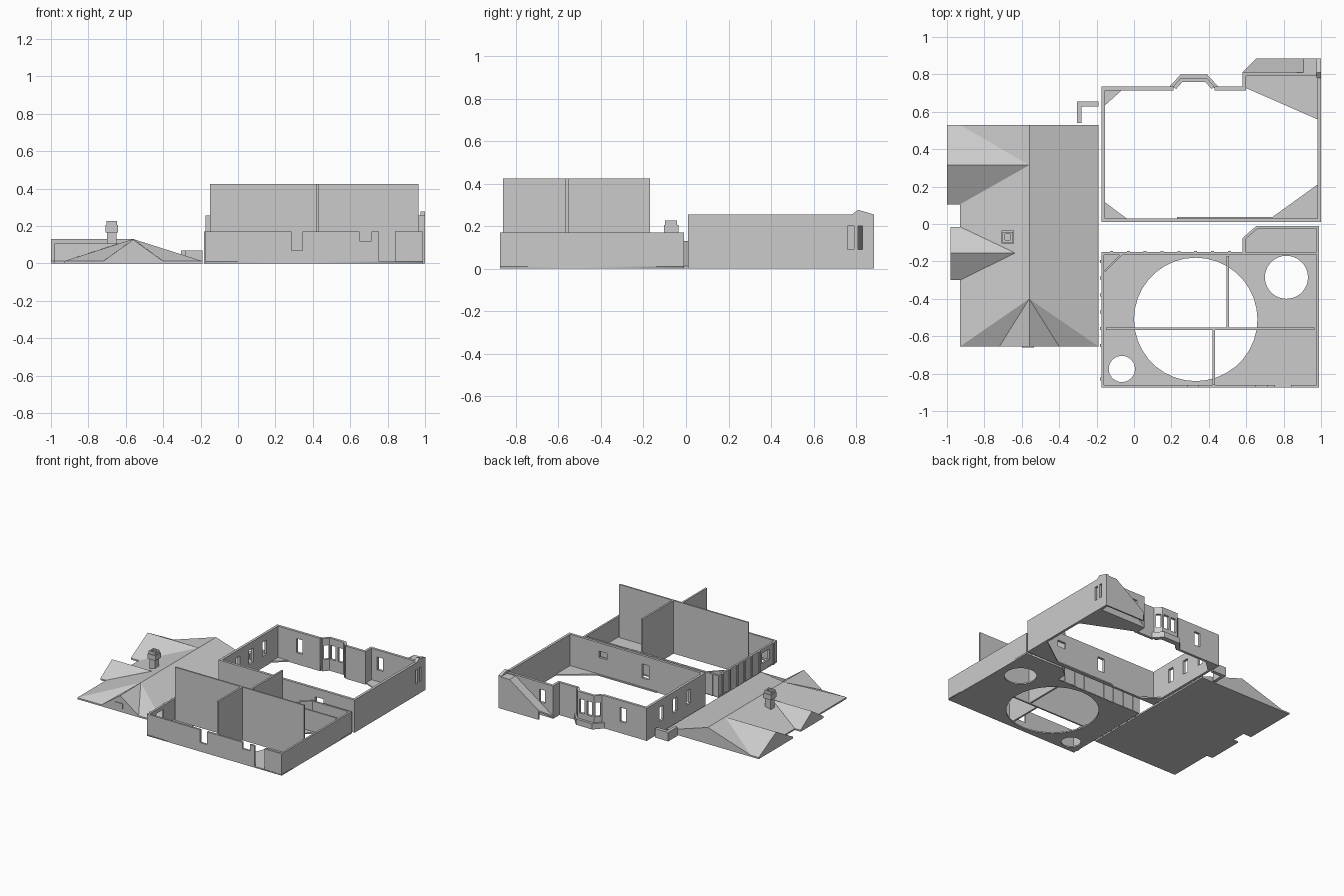
import bpy
import bmesh
import math
from mathutils import Vector

default_cube = bpy.data.objects.get("Cube")
if default_cube:
    bpy.data.objects.remove(default_cube, do_unlink=True)

# One plain grey for the whole model
grey = bpy.data.materials.new("plain_grey")
grey.use_nodes = True
grey.diffuse_color = (0.6, 0.6, 0.6, 1)
grey.node_tree.nodes["Principled BSDF"].inputs["Base Color"].default_value = grey.diffuse_color


def finish(name, bm):
    bmesh.ops.recalc_face_normals(bm, faces=bm.faces[:])
    mesh = bpy.data.meshes.new(name)
    bm.to_mesh(mesh)
    bm.free()
    mesh.materials.append(grey)
    obj = bpy.data.objects.new(name, mesh)
    bpy.context.collection.objects.link(obj)
    return obj


def extrude(bm, offset):
    result = bmesh.ops.extrude_face_region(bm, geom=bm.faces[:])
    moved = [v for v in result["geom"] if isinstance(v, bmesh.types.BMVert)]
    bmesh.ops.translate(bm, verts=moved, vec=Vector(offset))


def prism(name, points, offset):
    """Flat polygon pushed along an offset."""
    bm = bmesh.new()
    bm.faces.new([bm.verts.new(p) for p in points])
    extrude(bm, offset)
    return finish(name, bm)


def slab(name, outline, z0, z1):
    return prism(name, [(x, y, z0) for x, y in outline], (0, 0, z1 - z0))


def box(name, x0, x1, y0, y1, z0, z1):
    return slab(name, [(x0, y0), (x1, y0), (x1, y1), (x0, y1)], z0, z1)


def solid(name, points):
    """Convex solid from roof points, dropped to the ground."""
    bm = bmesh.new()
    for x, y, z in points:
        bm.verts.new((x, y, z))
        bm.verts.new((x, y, 0))
    result = bmesh.ops.convex_hull(bm, input=bm.verts[:])
    loose = {g for g in result["geom_interior"] if isinstance(g, bmesh.types.BMVert)}
    bmesh.ops.delete(bm, geom=list(loose), context="VERTS")
    bmesh.ops.dissolve_limit(bm, angle_limit=0.01, verts=bm.verts[:], edges=bm.edges[:])
    return finish(name, bm)


def wall(name, start, end, top, holes=(), thick=0.02, bottom=0):
    """Wall growing to the left of its run; holes are (from, to, low, high)."""
    start, end = Vector(start), Vector(end)
    run = (end - start).normalized()
    along = sorted({0, (end - start).length, *[s for h in holes for s in h[:2]]})
    up = sorted({bottom, top, *[z for h in holes for z in h[2:]]})
    bm = bmesh.new()
    verts = {(s, z): bm.verts.new((*(start + run * s), z)) for s in along for z in up}
    for a, b in zip(along, along[1:]):
        for low, high in zip(up, up[1:]):
            s, z = (a + b) / 2, (low + high) / 2
            if not any(h[0] < s < h[1] and h[2] < z < h[3] for h in holes):
                bm.faces.new([verts[k] for k in ((a, low), (b, low), (b, high), (a, high))])
    loose = [v for v in bm.verts if not v.link_faces]
    bmesh.ops.delete(bm, geom=loose, context="VERTS")
    extrude(bm, (-run.y * thick, run.x * thick, 0))
    return finish(name, bm)


# Roof lying on the ground: hipped body and three cross gables
EAVE, RIDGE, MID = 0.012, 0.13, -0.56
LEFT, RIGHT, FRONT, BACK = -0.93, -0.19, -0.655, 0.53
solid("main_roof", [(MID, BACK, RIDGE), (MID, -0.4, RIDGE), (LEFT, FRONT, EAVE),
                    (RIGHT, FRONT, EAVE), (LEFT, BACK, EAVE), (RIGHT, BACK, EAVE)])
solid("front_gable_roof", [(MID, -0.4, RIDGE), (MID, FRONT, RIDGE - 0.003),
                           (-0.72, FRONT, EAVE), (-0.4, FRONT, EAVE)])
for name, tip, inner, mid, low, high, top in (
        ("large_side_gable", -1, MID, 0.315, 0.105, BACK, RIDGE),
        ("small_side_gable", -0.98, -0.635, -0.155, -0.3, -0.015, 0.107)):
    solid(name, [(tip, mid, top), (inner, mid, top), (tip, low, EAVE),
                 (tip, high, EAVE), (LEFT, low, EAVE), (LEFT, high, EAVE)])
box("gable_window", -0.6, -0.535, FRONT - 0.005, FRONT, 0.03, 0.07)

# Chimney with stepped cap
for name, half, z0, z1 in (("chimney_shaft", 0.025, 0.04, 0.165),
                           ("chimney_cap", 0.034, 0.165, 0.205),
                           ("chimney_crown", 0.028, 0.205, 0.215)):
    box(name, -0.675 - half, -0.675 + half, -0.07 - half, -0.07 + half, z0, z1)
rim = [(-0.703, -0.098), (-0.647, -0.098), (-0.647, -0.042), (-0.703, -0.042)]
for a, b in zip(rim, rim[1:] + rim[:1]):
    wall("chimney_rim", a, b, 0.226, thick=0.012, bottom=0.215)

# Small angled wall beside the roof
slab("angled_garden_wall", [(-0.305, 0.54), (-0.28, 0.54), (-0.28, 0.628), (-0.19, 0.628),
                            (-0.19, 0.655), (-0.305, 0.655)], 0, 0.07)

# Upper storey: ring of walls with windows
H, LOW, HIGH = 0.255, 0.09, 0.2
upper = [
    ("upper_front_wall", (-0.175, 0.01), (1, 0.01),
     [(0.475, 0.535, 0.08, 0.19), (0.835, 0.905, 0.14, 0.19)]),
    ("upper_left_wall", (1, 0.01), (1, 0.885), [(0.75, 0.82, LOW, HIGH)]),
    ("upper_rear_left_wall", (1, 0.81), (0.58, 0.81), [(0.3, 0.35, LOW + 0.01, HIGH)]),
    ("upper_step_wall", (0.58, 0.81), (0.58, 0.715), []),
    ("upper_rear_middle_wall", (0.6, 0.735), (0.43, 0.735), []),
    ("bay_left_wall", (0.43, 0.735), (0.39, 0.78), [(0.012, 0.048, LOW, HIGH)]),
    ("bay_rear_wall", (0.39, 0.78), (0.25, 0.78),
     [(0.015, 0.06, LOW, HIGH), (0.08, 0.125, LOW, HIGH)]),
    ("bay_right_wall", (0.25, 0.78), (0.21, 0.735), [(0.012, 0.048, LOW, HIGH)]),
    ("upper_rear_right_wall", (0.21, 0.735), (-0.175, 0.735), [(0.155, 0.205, LOW, HIGH)]),
    ("upper_right_wall", (-0.175, 0.735), (-0.175, 0.01),
     [(s, s + 0.05, LOW, HIGH) for s in (0.16, 0.325, 0.49)]),
]
for name, start, end, holes in upper:
    wall(name, start, end, H, holes)

# Skirt below the bay
skirt = [(0.45, 0.735), (0.39, 0.8), (0.25, 0.8), (0.19, 0.735)]
for a, b in zip(skirt, skirt[1:]):
    wall("bay_skirt", a, b, 0.045)

# Remaining floor pieces of the upper storey
for outline in ([(-0.16, 0.03), (-0.04, 0.03), (-0.16, 0.12)],
                [(-0.16, 0.72), (-0.16, 0.63), (-0.06, 0.72)],
                [(0.73, 0.03), (0.98, 0.03), (0.98, 0.21)],
                [(0.58, 0.735), (0.98, 0.56), (0.98, 0.8), (0.58, 0.8)],
                [(0.23, 0.02), (0.8, 0.02), (0.8, 0.038), (0.23, 0.038)]):
    slab("upper_floor_piece", outline, 0, 0.01)

# Lean-to: flat top, sloping roof and its wedge-shaped rear wall
def slope(x):
    return 0.02 + (x - 0.58) * 0.7


lean_to = [(0.905, 0.81), (0.905, 0.885), (0.655, 0.885), (0.58, 0.81)]
prism("lean_to_slope", [(x, y, slope(x)) for x, y in lean_to], (0, 0, -0.012))
box("lean_to_top", 0.905, 0.99, 0.8, 0.885, 0.235, 0.248)
prism("lean_to_rear_wall", [(1, 0.885, 0), (1, 0.885, 0.248), (0.905, 0.885, 0.248),
                            (0.655, 0.885, slope(0.655)), (0.655, 0.885, 0)], (0, -0.012, 0))
prism("lean_to_coping", [(0.975, 0.78, H), (0.975, 0.885, H), (0.975, 0.81, H + 0.022)],
      (0.025, 0, 0))

# Ground floor: slab with three round openings
base = [(-0.175, -0.875), (0.99, -0.875), (0.99, -0.01), (0.655, -0.01),
        (0.58, -0.075), (0.58, -0.15), (-0.175, -0.15)]


def circle(x, y, r, n=36):
    return [(x + r * math.cos(math.tau * i / n), y + r * math.sin(math.tau * i / n))
            for i in range(n)]


curve = bpy.data.curves.new("ground_floor_outline", "CURVE")
curve.dimensions, curve.fill_mode, curve.extrude = "2D", "BOTH", 0.005
for loop in (base, circle(0.33, -0.51, 0.33), circle(0.815, -0.285, 0.115),
             circle(-0.065, -0.775, 0.07)):
    spline = curve.splines.new("POLY")
    spline.points.add(len(loop) - 1)
    spline.use_cyclic_u = True
    for point, (x, y) in zip(spline.points, loop):
        point.co = (x, y, 0, 1)
outline = bpy.data.objects.new("ground_floor_outline", curve)
bpy.context.collection.objects.link(outline)
bpy.context.view_layer.update()
bm = bmesh.new()
bm.from_mesh(outline.evaluated_get(bpy.context.evaluated_depsgraph_get()).to_mesh())
bmesh.ops.remove_doubles(bm, verts=bm.verts[:], dist=0.0001)
bmesh.ops.translate(bm, verts=bm.verts[:], vec=(0, 0, 0.005))
bpy.data.objects.remove(outline, do_unlink=True)
finish("ground_floor", bm)

# Ground storey outer walls, openings cut through to the top
G = 0.17
openings = {0: [(0.46, 0.52, 0.07, G), (0.825, 0.89, 0.12, G), (0.93, 1.015, 0.01, G)],
            6: [(0.54, 0.63, 0.06, 0.14)]}
for i, start in enumerate(base):
    wall("ground_wall", start, base[(i + 1) % len(base)], G, openings.get(i, ()), 0.015)
wall("ground_inner_rear_wall", (0.98, -0.15), (0.57, -0.15), G, thick=0.012)
wall("ground_corner_wall", (-0.07, -0.16), (-0.16, -0.25), G, thick=0.01)

# Upright ribs on the outside of the ground storey
for i in range(8):
    y = -0.2 - i * 0.09
    if not -0.8 < y < -0.68:
        box("side_rib", -0.181, -0.174, y - 0.008, y + 0.008, 0, G)
    x = -0.12 + i * 0.09
    box("rear_rib", x - 0.008, x + 0.008, -0.151, -0.145, 0, G)

# Tall partitions
T = 0.425
box("long_partition", -0.15, 0.965, -0.566, -0.554, 0.01, T)
box("front_partition", 0.42, 0.434, -0.86, -0.56, 0.01, T)
box("rear_partition", 0.495, 0.509, -0.56, -0.17, 0.01, T)
